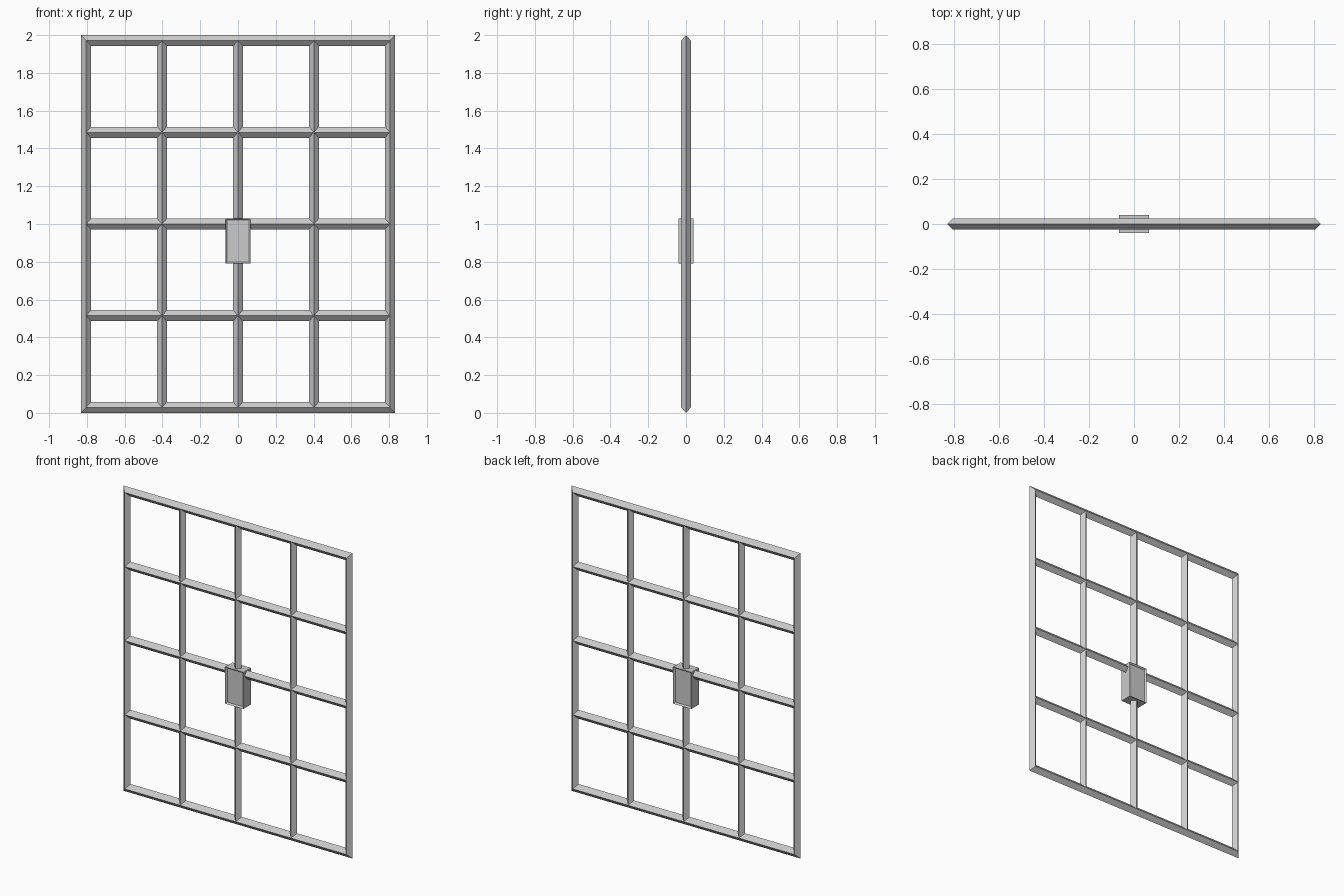
import bpy, bmesh
from mathutils import Vector

if "Cube" in bpy.data.objects:
    bpy.data.objects.remove(bpy.data.objects["Cube"])

HX, HY, HZ = 0.026, 0.0255, 0.029   # half sizes of the diamond bars
X_OUT, Z_MID = 0.804, 1.0           # frame centre line
Z_OUT = 1.0 - HZ                    # half height of frame centre line


def finish(name, bm):
    bmesh.ops.recalc_face_normals(bm, faces=bm.faces)
    mesh = bpy.data.meshes.new(name)
    bm.to_mesh(mesh)
    bm.free()
    obj = bpy.data.objects.new(name, mesh)
    bpy.context.collection.objects.link(obj)
    return obj


def bridge(bm, a, b):
    for i in range(4):
        j = (i + 1) % 4
        bm.faces.new((a[i], a[j], b[j], b[i]))


def bar(name, start, end, side):
    """Straight diamond bar, side = half width vector in the grid plane."""
    bm = bmesh.new()
    depth = Vector((0, HY, 0))
    rings = [[bm.verts.new(Vector(p) + o) for o in (side, depth, -side, -depth)]
             for p in (start, end)]
    bridge(bm, *rings)
    for r in rings:
        bm.faces.new(r)
    return finish(name, bm)


# mitred outer frame: diamond section carried round four corners
bm = bmesh.new()
rings = []
for sx, sz in ((-1, -1), (1, -1), (1, 1), (-1, 1)):
    rings.append([bm.verts.new((sx * (X_OUT + u * HX), v * HY,
                                Z_MID + sz * (Z_OUT + u * HZ)))
                  for u, v in ((1, 0), (0, 1), (-1, 0), (0, -1))])
for k in range(4):
    bridge(bm, rings[k], rings[(k + 1) % 4])
finish("outer_frame", bm)

# inner grid bars
for k in (-1, 0, 1):
    x, z = k * X_OUT / 2, Z_MID + k * Z_OUT / 2
    bar("upright_bar", (x, 0, Z_MID - Z_OUT), (x, 0, Z_MID + Z_OUT), Vector((HX, 0, 0)))
    bar("cross_bar", (-X_OUT, 0, z), (X_OUT, 0, z), Vector((0, 0, HZ)))

# lock box with a recessed panel front and back
bm = bmesh.new()
bmesh.ops.create_cube(bm, size=1)
bmesh.ops.scale(bm, vec=(0.132, 0.078, 0.24), verts=bm.verts)
bmesh.ops.translate(bm, vec=(0, 0, 0.91), verts=bm.verts)
bm.normal_update()
for f in [f for f in bm.faces if abs(f.normal.y) > 0.9]:
    bmesh.ops.inset_individual(bm, faces=[f], thickness=0.012, depth=-0.01)
finish("lock_box", bm)
